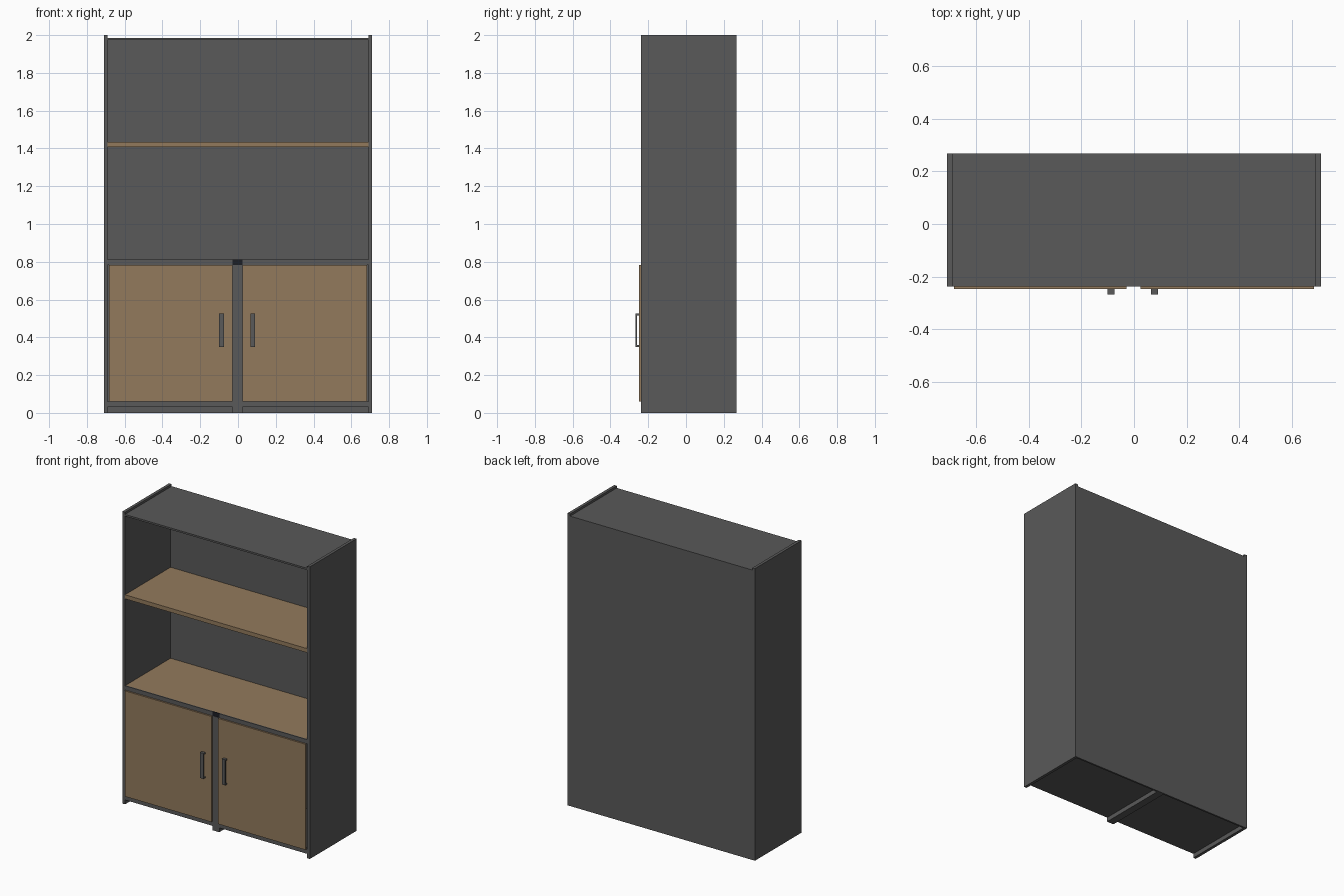
import bpy
import bmesh
from mathutils import Vector

if "Cube" in bpy.data.objects:
    bpy.data.objects.remove(bpy.data.objects["Cube"], do_unlink=True)


def material(name, colour):
    m = bpy.data.materials.new(name)
    m.use_nodes = True
    m.diffuse_color = (*colour, 1)
    bsdf = m.node_tree.nodes["Principled BSDF"]
    bsdf.inputs["Base Color"].default_value = (*colour, 1)
    bsdf.inputs["Roughness"].default_value = 0.7
    return m


grey = material("charcoal grey", (0.1, 0.1, 0.1))
wood = material("warm oak", (0.29, 0.195, 0.108))
black = material("shadow black", (0.012, 0.013, 0.018))


def add_box(bm, x, y, z):
    verts = bmesh.ops.create_cube(bm, size=1)["verts"]
    for v in verts:
        v.co = Vector([(r[0] + r[1]) / 2 + c * (r[1] - r[0])
                       for r, c in zip((x, y, z), v.co)])


def part(name, mat, *boxes):
    bm = bmesh.new()
    for b in boxes:
        add_box(bm, *b)
    mesh = bpy.data.meshes.new(name)
    bm.to_mesh(mesh)
    bm.free()
    mesh.materials.append(mat)
    obj = bpy.data.objects.new(name, mesh)
    bpy.context.collection.objects.link(obj)
    return obj


FRONT, BACK = -0.237, 0.268
IN, OUT = 0.69, 0.71
PANEL = BACK - 0.012
depth = (FRONT, PANEL)
inside = (-IN, IN)
gap = (-0.028, 0.024)

# Carcass
part("right_side", grey, ((-OUT, -IN), (FRONT, BACK), (0, 2)))
part("left_side", grey, ((IN, OUT), (FRONT, BACK), (0, 2)))
part("back_panel", grey, (inside, (PANEL, BACK), (0, 1.985)))
part("top_panel", grey, (inside, depth, (1.973, 1.985)))
part("bottom_panel", grey, (inside, depth, (0.03, 0.06)))
part("centre_divider", grey, (gap, (FRONT, PANEL), (0, 0.783)))

# Shelves, the lower one with a split front edging
part("upper_shelf", wood, (inside, depth, (1.407, 1.435)))
part("lower_shelf", wood, (inside, (FRONT + 0.008, PANEL), (0.783, 0.812)))
for name, x in (("right", (-IN, gap[0])), ("left", (gap[1], IN))):
    part(name + "_shelf_edging", grey, (x, (FRONT, FRONT + 0.008), (0.783, 0.812)))
part("edging_joint", black, (gap, (FRONT + 0.002, FRONT + 0.008), (0.783, 0.812)))

# Doors
for name, x in (("right", (-0.684, gap[0])), ("left", (gap[1], 0.684))):
    part(name + "_door", wood, (x, (-0.248, FRONT), (0.06, 0.783)))

# Bracket handles: a grip bar on two posts
for name, cx in (("right", -0.087), ("left", 0.078)):
    x = (cx - 0.013, cx + 0.013)
    part(name + "_handle", grey,
         (x, (-0.268, -0.26), (0.35, 0.525)),
         (x, (-0.26, -0.248), (0.35, 0.36)),
         (x, (-0.26, -0.248), (0.515, 0.525)))
